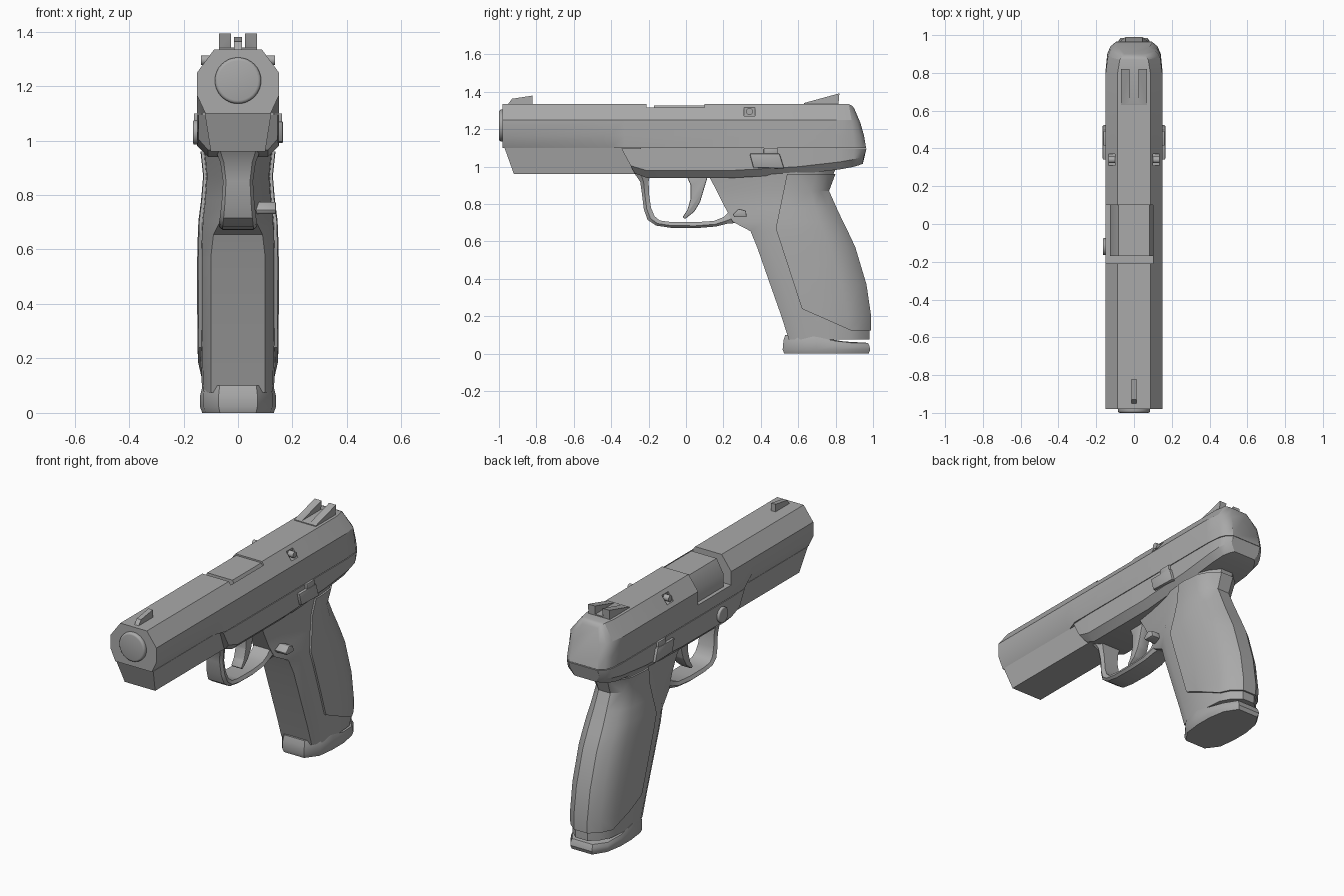
import bpy, bmesh, math
from mathutils import Vector

metal = bpy.data.materials.new("mid grey")
metal.diffuse_color = (0.4, 0.4, 0.4, 1)


def finish(name, bm):
    bmesh.ops.remove_doubles(bm, verts=bm.verts, dist=1e-5)
    bmesh.ops.recalc_face_normals(bm, faces=bm.faces)
    me = bpy.data.meshes.new(name)
    bm.to_mesh(me)
    bm.free()
    me.materials.append(metal)
    ob = bpy.data.objects.new(name, me)
    bpy.context.collection.objects.link(ob)
    return ob


def loft(name, halves):
    """Skin half rings of (x, y, z), each mirrored across x = 0."""
    bm = bmesh.new()
    rings = []
    for half in halves:
        pts = list(half) + [(-x, y, z) for x, y, z in reversed(half)]
        rings.append([bm.verts.new(p) for p in pts])
    n = len(rings[0])
    for a, b in zip(rings, rings[1:]):
        for i in range(n):
            j = (i + 1) % n
            bm.faces.new((a[i], a[j], b[j], b[i]))
    bm.faces.new(rings[0])
    bm.faces.new(rings[-1])
    return finish(name, bm)


def prism(name, profile, x0, x1, bevel=0.0):
    """Extrude a side profile of (y, z) from x0 to x1."""
    bm = bmesh.new()
    f = bm.faces.new([bm.verts.new((x0, y, z)) for y, z in profile])
    r = bmesh.ops.extrude_face_region(bm, geom=[f])
    vs = [v for v in r["geom"] if isinstance(v, bmesh.types.BMVert)]
    bmesh.ops.translate(bm, verts=vs, vec=(x1 - x0, 0, 0))
    if bevel:
        bmesh.ops.bevel(bm, geom=bm.edges[:], offset=bevel, segments=2,
                        profile=0.5, affect='EDGES')
    return finish(name, bm)


def box(name, x0, x1, y0, y1, z0, z1, bevel=0.0):
    return prism(name, [(y0, z0), (y1, z0), (y1, z1), (y0, z1)], x0, x1, bevel)


def cylinder(name, centre, r, depth, axis, bevel=0.0):
    bm = bmesh.new()
    bmesh.ops.create_cone(bm, cap_ends=True, segments=32, radius1=r, radius2=r, depth=depth)
    if bevel:
        rim = [e for e in bm.edges if abs(e.verts[0].co.z - e.verts[1].co.z) < 1e-5]
        bmesh.ops.bevel(bm, geom=rim, offset=bevel, segments=3, profile=0.5, affect='EDGES')
    rot = Vector((0, 0, 1)).rotation_difference(Vector(axis)).to_matrix()
    for v in bm.verts:
        v.co = rot @ v.co + Vector(centre)
    return finish(name, bm)


def boolean(ob, cutter, op):
    mod = ob.modifiers.new("cut", 'BOOLEAN')
    mod.object, mod.operation, mod.solver = cutter, op, 'EXACT'
    dg = bpy.context.evaluated_depsgraph_get()
    me = bpy.data.meshes.new_from_object(ob.evaluated_get(dg))
    ob.modifiers.clear()
    ob.data = me
    bpy.data.objects.remove(cutter)


# slide: undercut along the front, tapered at the rear
def slide_ring(y, w, low):
    return [(low, y, 1.10), (w, y, 1.165), (w, y, 1.25), (w * 0.58, y, 1.335)]


slide = loft("slide", [
    slide_ring(-0.98, 0.15, 0.12), slide_ring(-0.41, 0.15, 0.12),
    slide_ring(-0.33, 0.15, 0.15), slide_ring(0.35, 0.15, 0.15),
    slide_ring(0.80, 0.15, 0.15),
    [(0.142, 0.90, 1.10), (0.142, 0.895, 1.165), (0.138, 0.885, 1.25), (0.075, 0.87, 1.335)],
    [(0.125, 0.94, 1.10), (0.122, 0.93, 1.165), (0.115, 0.915, 1.24), (0.06, 0.89, 1.325)],
    [(0.095, 0.963, 1.10), (0.09, 0.952, 1.165), (0.08, 0.932, 1.235), (0.05, 0.90, 1.31)]])

# ejection port and the chamber hood inside it
boolean(slide, box("port_cutter", -0.2, 0.10, -0.21, 0.10, 1.17, 1.4), 'DIFFERENCE')
hood = loft("chamber_hood", [
    [(0.128, y, 1.16), (0.128, y, 1.245), (0.083, y, 1.326)] for y in (-0.17, 0.10)])

# square pockets with a pin on both slide shoulders
for s, side in ((1, "right"), (-1, "left")):
    boolean(slide, box("pocket_cutter", s * 0.10, s * 0.2, 0.31, 0.37, 1.27, 1.33), 'DIFFERENCE')
    cylinder(side + "_pocket_pin", (s * 0.115, 0.34, 1.295), 0.018, 0.04, (s, 0, 0))

# muzzle
muzzle = cylinder("muzzle", (0, -0.97, 1.22), 0.085, 0.06, (0, 1, 0), 0.012)

# sights
prism("front_sight", [(-0.955, 1.33), (-0.93, 1.363), (-0.82, 1.38), (-0.82, 1.33)], -0.014, 0.014)
rear = prism("rear_sight", [(0.63, 1.33), (0.63, 1.34), (0.82, 1.392), (0.815, 1.33)], -0.07, 0.07)
boolean(rear, box("notch_cutter", -0.025, 0.025, 0.6, 0.9, 1.342, 1.5), 'DIFFERENCE')

# dust cover under the front of the slide
loft("dust_cover", [
    [(0.10, -0.92, 0.96), (0.122, -0.97, 1.10)],
    [(0.10, -0.24, 0.96), (0.122, -0.24, 1.10)]])

# frame: (bottom y, top y, bottom z, bottom half width, half width)
frame_stations = [
    (-0.275, -0.345, 0.965, 0.11, 0.145), (-0.21, -0.22, 0.94, 0.11, 0.15),
    (0.25, 0.25, 0.94, 0.11, 0.15), (0.60, 0.60, 0.96, 0.12, 0.15),
    (0.82, 0.82, 0.985, 0.12, 0.15), (0.89, 0.90, 0.998, 0.11, 0.142),
    (0.925, 0.94, 1.008, 0.09, 0.125), (0.945, 0.965, 1.015, 0.07, 0.095)]
loft("frame", [[(wl, a, zb), (w, a * 0.7 + b * 0.3, zb + 0.04), (w, b, 1.096)]
               for a, b, zb, wl, w in frame_stations])

# grip: (z, front y, shoulder y, back y, front half width, half width)
grip_stations = [
    (0.075, 0.55, 0.61, 0.98, 0.10, 0.132), (0.20, 0.51, 0.57, 0.98, 0.10, 0.136),
    (0.37, 0.45, 0.515, 0.955, 0.10, 0.138), (0.57, 0.38, 0.445, 0.895, 0.10, 0.138),
    (0.655, 0.345, 0.42, 0.855, 0.09, 0.136), (0.705, 0.25, 0.41, 0.83, 0.065, 0.134),
    (0.78, 0.21, 0.42, 0.795, 0.055, 0.125), (0.87, 0.165, 0.44, 0.755, 0.055, 0.118),
    (0.99, 0.10, 0.46, 0.80, 0.07, 0.130)]


def grip_loft(name, k, back):
    return loft(name, [[
        (wf * k, f, z), (w * 0.96 * k, s, z), (w * k, s * 0.6 + b * 0.4, z),
        (w * 0.92 * k, s * 0.28 + b * 0.72, z), (w * 0.68 * k, b - 0.045 + back, z),
        (w * 0.3 * k, b + back, z)] for z, f, s, b, wf, w in grip_stations])


grip_loft("grip_core", 1.0, 0.0)
panel = grip_loft("grip_panel", 1.085, 0.01)
boolean(panel, prism("panel_mask", [
    (0.54, 0.96), (0.48, 0.67), (0.62, 0.24), (0.88, 0.125), (1.1, 0.125), (1.1, 0.96)],
    -0.3, 0.3), 'INTERSECT')

# magazine base plate: outline points as (half width, y, top z)
outline = [(0.07, 0.53, 0.10), (0.125, 0.60, 0.10), (0.138, 0.70, 0.09),
           (0.138, 0.80, 0.068), (0.12, 0.90, 0.056), (0.07, 0.972, 0.058)]
loft("base_plate", [
    [(w * 0.95, 0.75 + (y - 0.75) * 1.02, 0) for w, y, t in outline],
    [(w * 1.01, 0.75 + (y - 0.75) * 1.06, 0.022) for w, y, t in outline],
    [(w * 1.01, 0.75 + (y - 0.75) * 1.04, t * 0.7) for w, y, t in outline],
    [(w * 0.96, y, t) for w, y, t in outline]])

# trigger guard: outer and inner (y, z) with half width
guard = [(-0.28, 0.97, -0.19, 0.97, 0.085), (-0.245, 0.92, -0.20, 0.92, 0.065),
         (-0.235, 0.85, -0.197, 0.85, 0.055), (-0.225, 0.77, -0.187, 0.78, 0.06),
         (-0.205, 0.715, -0.168, 0.735, 0.066), (-0.16, 0.685, -0.14, 0.712, 0.07),
         (-0.08, 0.673, -0.08, 0.704, 0.07), (0.05, 0.671, 0.05, 0.703, 0.07),
         (0.16, 0.68, 0.15, 0.71, 0.066), (0.22, 0.695, 0.20, 0.73, 0.062),
         (0.28, 0.70, 0.25, 0.78, 0.06)]
loft("trigger_guard", [[(w * 0.8, a, b), (w, a * 0.6 + c * 0.4, b * 0.6 + d * 0.4), (w * 0.85, c, d)]
                       for a, b, c, d, w in guard])

# trigger
prism("trigger", [(0.0, 0.96), (0.025, 0.90), (0.025, 0.83), (0.008, 0.77), (-0.018, 0.73),
                  (-0.005, 0.72), (0.045, 0.76), (0.075, 0.81), (0.09, 0.86), (0.12, 0.96)],
      -0.035, 0.035, 0.006)

# safety levers on both sides
for s, side in ((1, "right"), (-1, "left")):
    prism(side + "_lever", [(0.36, 0.995), (0.525, 0.99), (0.50, 1.07), (0.34, 1.07)],
          s * 0.13, s * 0.166, 0.006)
    box(side + "_lever_tab", s * 0.13, s * 0.162, 0.415, 0.49, 1.06, 1.10, 0.004)

# magazine button on the right, round takedown pin on the left
prism("magazine_button", [(0.25, 0.745), (0.28, 0.775), (0.32, 0.765), (0.325, 0.73), (0.26, 0.73)],
      0.06, 0.14, 0.005)
cylinder("takedown_pin", (-0.145, -0.12, 1.03), 0.045, 0.04, (1, 0, 0), 0.006)

# smooth shading with crisp edges
for ob in bpy.context.collection.objects:
    ob.select_set(True)
    bpy.context.view_layer.objects.active = ob
bpy.ops.object.shade_smooth_by_angle(angle=math.radians(32))
